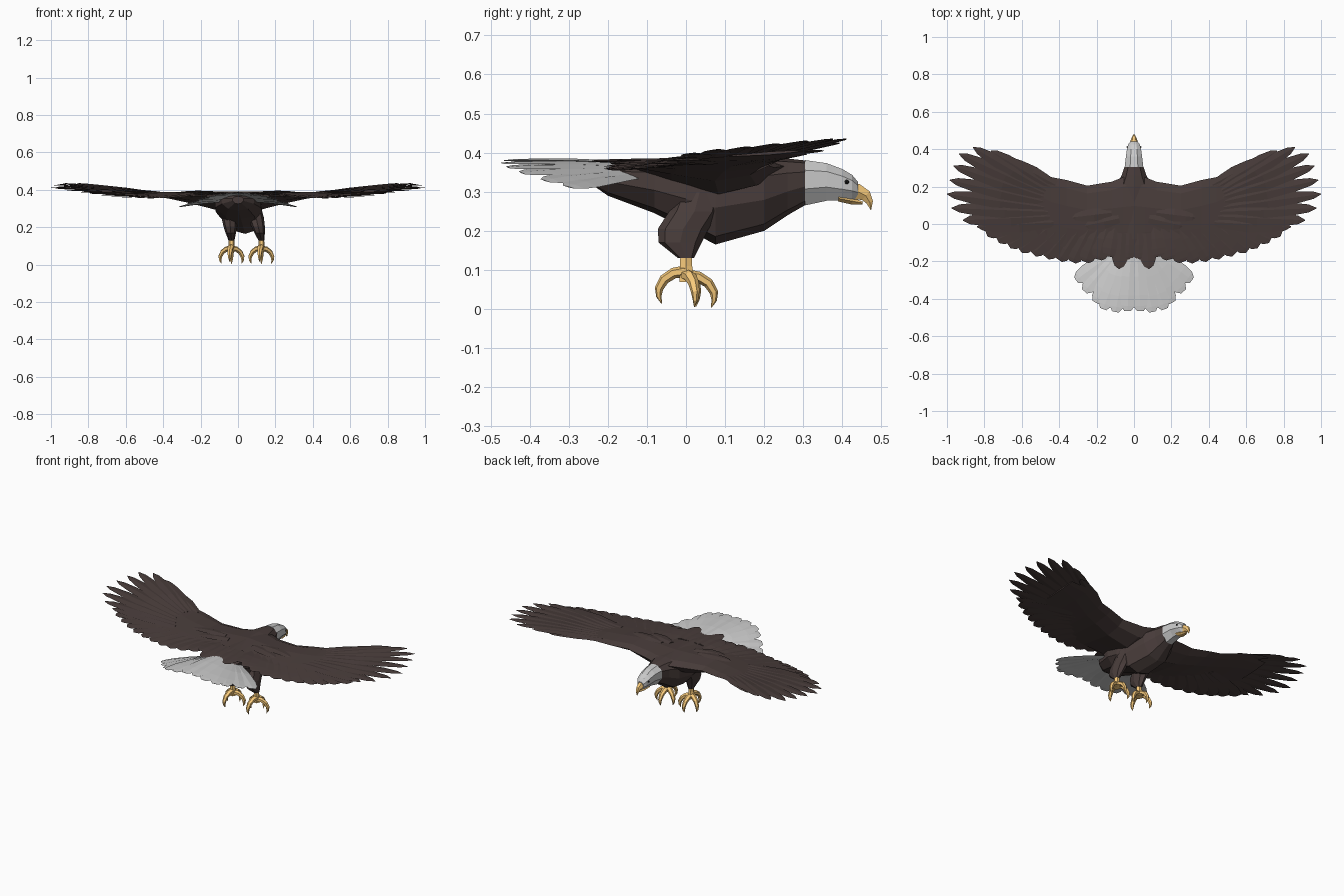
import bpy, bmesh, math
from mathutils import Vector


def material(name, r, g, b):
    m = bpy.data.materials.new(name)
    m.diffuse_color = (r, g, b, 1)
    return m


BROWN = material("dark_brown", 0.066, 0.046, 0.043)
WHITE = material("white", 0.8, 0.8, 0.8)
GOLD = material("gold", 0.95, 0.6, 0.2)
BLACK = material("black", 0.01, 0.01, 0.01)


def build(name, lofts, mat):
    """One object from a list of lofts; each loft is a list of equal-length rings."""
    bm = bmesh.new()
    for rings in lofts:
        rows = [[bm.verts.new(p) for p in ring] for ring in rings]
        n = len(rows[0])
        for a, b in zip(rows, rows[1:]):
            for i in range(n):
                j = (i + 1) % n
                bm.faces.new((a[i], a[j], b[j], b[i]))
        bm.faces.new(rows[0])
        bm.faces.new(rows[-1])
    bmesh.ops.recalc_face_normals(bm, faces=bm.faces)
    me = bpy.data.meshes.new(name)
    bm.to_mesh(me)
    bm.free()
    ob = bpy.data.objects.new(name, me)
    bpy.context.collection.objects.link(ob)
    me.materials.append(mat)
    return ob


def tube(points, rx, rz, sides=6, up=(0, 0, 1)):
    """Rings swept along points with separate side and up radii."""
    pts = [Vector(p) for p in points]
    rings = []
    for i, p in enumerate(pts):
        t = (pts[min(i + 1, len(pts) - 1)] - pts[max(i - 1, 0)]).normalized()
        side = t.cross(Vector(up)).normalized()
        u = side.cross(t)
        rings.append([p + side * rx[i] * math.cos(a) + u * rz[i] * math.sin(a)
                      for a in (2 * math.pi * k / sides for k in range(sides))])
    return rings


BLUNT = (0.6, 0.95, 1, 0.8, 0.4)
POINTED = (0.6, 1, 0.8, 0.5, 0.05)


def feather(root, tip, width, bow=0.0, shape=BLUNT, up=(0, 0, 1)):
    """Flat ridged blade."""
    r, t = Vector(root), Vector(tip)
    steps = (0, 0.45, 0.75, 0.92, 1)
    pts = [r.lerp(t, s) + Vector((0, 0, bow * 4 * s * (1 - s))) for s in steps]
    rx = [width * k / 2 for k in shape]
    return tube(pts, rx, [0.006, 0.005, 0.004, 0.003, 0.001], 4, up)


def body_loft(sections, sides=10, lean=0.0):
    """Rings across y: (y, half width, bottom, top), widest above the middle."""
    rings = []
    for y, w, lo, hi in sections:
        mid = lo + (hi - lo) * 0.62
        ring = []
        for k in range(sides):
            a = 2 * math.pi * (k + 0.5) / sides
            s = max(-1, min(1, math.sin(a) / math.cos(math.pi / sides)))
            z = mid + s * ((hi - mid) if s > 0 else (mid - lo))
            x = w * math.cos(a)
            if y < 0.15:
                x += lean * max(0, 0.3 - z)
            ring.append((x, y, z))
        rings.append(ring)
    return rings


# Body and white head
build("body", [body_loft([
    (-0.25, 0.03, 0.325, 0.365), (-0.2, 0.09, 0.29, 0.375), (-0.08, 0.13, 0.245, 0.385),
    (0.0, 0.13, 0.205, 0.388), (0.075, 0.118, 0.165, 0.39), (0.2, 0.1, 0.2, 0.389),
    (0.26, 0.07, 0.24, 0.385), (0.305, 0.054, 0.266, 0.38)], lean=0.28)], BROWN)
build("head", [body_loft([
    (0.304, 0.054, 0.265, 0.381), (0.36, 0.047, 0.277, 0.373), (0.4, 0.041, 0.277, 0.358),
    (0.425, 0.034, 0.279, 0.343), (0.44, 0.022, 0.283, 0.325)], 8)], WHITE)

# Hooked beak and lower jaw
build("beak", [tube([(0, 0.415, 0.3), (0, 0.44, 0.3), (0, 0.46, 0.29),
                     (0, 0.47, 0.273), (0, 0.473, 0.254)],
                    [0.026, 0.02, 0.014, 0.008, 0.001], [0.025, 0.023, 0.017, 0.01, 0.001], 6)], GOLD)
build("lower_beak", [tube([(0, 0.39, 0.283), (0, 0.425, 0.276), (0, 0.452, 0.271)],
                          [0.03, 0.02, 0.005], [0.009, 0.01, 0.004], 6)], GOLD)

# Wing arm stations: x, leading y, trailing y, leading z, trailing z, thickness, extra depth below
ARM = [(0, 0.26, -0.17, 0.365, 0.37, 0.04, 0.05), (0.06, 0.25, -0.17, 0.365, 0.368, 0.04, 0.06),
       (0.12, 0.226, -0.15, 0.362, 0.364, 0.045, 0.07),
       (0.25, 0.205, -0.14, 0.37, 0.362, 0.036, 0.03), (0.36, 0.235, -0.13, 0.378, 0.365, 0.024, 0.012),
       (0.44, 0.25, -0.10, 0.385, 0.368, 0.018, 0.005), (0.58, 0.31, -0.02, 0.395, 0.376, 0.012, 0),
       (0.70, 0.3, 0.07, 0.405, 0.388, 0.007, 0)]
CHORD = [(0, 0), (0.12, 0.42), (0.38, 0.6), (0.7, 0.35), (1, 0.03),
         (0.7, -0.3), (0.38, -0.6), (0.12, -0.4)]

# Flight feathers: root x, y, z, tip x, y, z, width
PRIMARY = [(0.42, 0.21, 0.385, 0.68, 0.35, 0.405, 0.07), (0.45, 0.2, 0.385, 0.765, 0.392, 0.425, 0.075),
           (0.47, 0.18, 0.387, 0.86, 0.41, 0.435, 0.078), (0.48, 0.165, 0.387, 0.935, 0.375, 0.435, 0.08),
           (0.48, 0.145, 0.386, 0.965, 0.31, 0.43, 0.08), (0.48, 0.12, 0.384, 0.985, 0.235, 0.423, 0.08),
           (0.48, 0.09, 0.382, 1.0, 0.16, 0.415, 0.08), (0.46, 0.065, 0.38, 0.975, 0.085, 0.408, 0.085),
           (0.45, 0.04, 0.378, 0.915, 0.02, 0.398, 0.09), (0.43, 0.01, 0.376, 0.84, -0.015, 0.388, 0.09)]
SECONDARY_TIPS = [(0.79, -0.05), (0.73, -0.085), (0.67, -0.115), (0.61, -0.14), (0.54, -0.16),
                  (0.47, -0.178), (0.40, -0.193), (0.33, -0.203), (0.26, -0.203), (0.19, -0.19), (0.13, -0.175)]

for side, s in (("left", -1), ("right", 1)):
    build(side + "_wing", [[[(s * x, yl + (yt - yl) * c, zl + (zt - zl) * c + (th * h if h > 0 else (th + low) * h))
                            for c, h in CHORD] for x, yl, yt, zl, zt, th, low in ARM]], BROWN)
    build(side + "_primary_feathers",
          [feather((s * a, b, c), (s * d, e, f), w, 0.003, POINTED) for a, b, c, d, e, f, w in PRIMARY], BROWN)
    blades = []
    for i, (x, y) in enumerate(SECONDARY_TIPS):
        k = i / (len(SECONDARY_TIPS) - 1)
        root = (s * (0.5 - 0.4 * k), 0.06 - 0.06 * k, 0.374)
        blades.append(feather(root, (s * x, y, 0.38 - 0.025 * math.sin(math.pi * k)), 0.095, 0.003))
    build(side + "_secondary_feathers", blades, BROWN)
    # Raised shoulder feathers
    build(side + "_shoulder_feathers",
          [feather((s * 0.12, 0.06, 0.386), (s * 0.33, 0.035, 0.384), 0.07, 0.006, POINTED),
           feather((s * 0.08, 0.03, 0.385), (s * 0.26, -0.01, 0.38), 0.08, 0.004, POINTED)], BROWN)
    bpy.ops.mesh.primitive_uv_sphere_add(segments=8, ring_count=6, radius=0.006,
                                         location=(s * 0.034, 0.411, 0.325))
    eye = bpy.context.object
    eye.name = side + "_eye"
    eye.data.materials.append(BLACK)

# Tail fan, drooping and rolled down at the sides
TAIL = [(0.035, -0.465, 0.38), (0.1, -0.47, 0.373), (0.165, -0.455, 0.362),
        (0.205, -0.42, 0.348), (0.265, -0.36, 0.328), (0.31, -0.3, 0.312)]
build("tail_feathers", [feather((s * (0.015 + 0.012 * i), -0.13, 0.372 - 0.006 * i), (s * x, y, z), 0.09, 0.004,
                                BLUNT, (s * 0.08 * i, 0, 1))
                        for i, (x, y, z) in enumerate(TAIL) for s in (-1, 1)], WHITE)
# Pointed dark feathers over the tail root
build("rump_feathers", [feather((x * 0.8, -0.05, 0.38), (x, y, 0.379), 0.1, 0, POINTED)
                        for x, y in ((-0.08, -0.24), (0.08, -0.24), (-0.03, -0.19), (0.03, -0.19))], BROWN)

# Legs: feathered thigh, shank, and four hooked toes
for side, hip, foot in (("left", -0.05, -0.035), ("right", 0.085, 0.125)):
    rows = [(0.3, 0.035, 0.04, 0.055), (0.25, 0.022, 0.042, 0.065), (0.205, -0.007, 0.036, 0.065),
            (0.17, -0.015, 0.028, 0.055), (0.13, 0.0, 0.016, 0.02)]
    build(side + "_thigh", [[[(hip + (foot - hip) * (0.3 - z) / 0.17 + rx * math.cos(a), y + ry * math.sin(a), z)
                             for a in (k * math.pi / 4 for k in range(8))] for z, y, rx, ry in rows]], BROWN)
    build(side + "_shank", [tube([(foot, 0, 0.15), (foot, 0, 0.11), (foot, 0.003, 0.07)],
                                 [0.014, 0.016, 0.022], [0.016, 0.018, 0.023], 6, (0, 1, 0))], GOLD)
    # Toe direction, reach, width of path
    toes = []
    for deg, reach, lift in ((90, 0.072, 0.002), (22, 0.064, 0.003), (155, 0.066, 0.004), (262, 0.07, 0.012)):
        dx, dy = math.cos(math.radians(deg)), math.sin(math.radians(deg))
        path = [(0, 0.085), (0.45, 0.08), (0.8, 0.064), (1, 0.04), (1, 0.02), (0.9, 0.002)]
        toes.append(tube([(foot + dx * reach * d, dy * reach * d, z + lift) for d, z in path],
                         [0.015, 0.014, 0.013, 0.011, 0.007, 0.001],
                         [0.019, 0.017, 0.014, 0.011, 0.007, 0.001], 6, (-dy, dx, 0)))
    build(side + "_toes", toes, GOLD)
